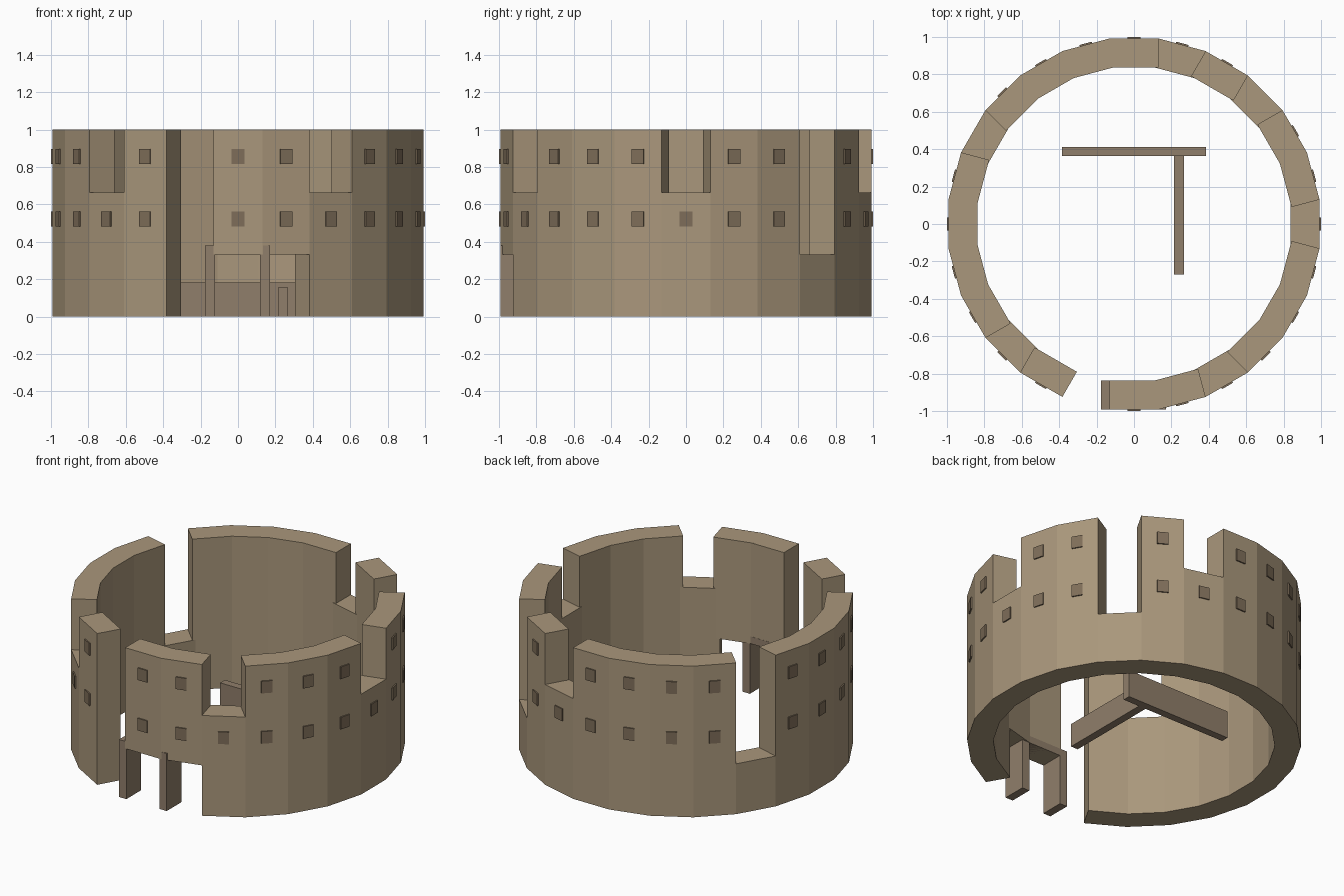
import bpy, bmesh, math
from mathutils import Matrix, Vector

if "Cube" in bpy.data.objects:
    bpy.data.objects.remove(bpy.data.objects["Cube"])

SIDES = 24
HALF = math.pi / SIDES
APO = 0.992                       # distance of the outer wall faces from the centre
WIDTH = 2 * APO * math.tan(HALF)
THICK = 0.155
TIERS = [0, 0.333, 0.663, 1.0]


def material(name, rgb):
    m = bpy.data.materials.new(name)
    m.diffuse_color = (*rgb, 1)
    m.use_nodes = True
    m.node_tree.nodes["Principled BSDF"].inputs["Base Color"].default_value = m.diffuse_color
    return m


STONE = material("stone", (0.40, 0.31, 0.20))
TIMBER = material("timber", (0.28, 0.21, 0.145))
DARK = material("window_dark", (0.21, 0.155, 0.10))


def add_box(bm, x0, x1, y0, y1, z0, z1, angle=0.0):
    """Axis-aligned box, then turned about the z axis."""
    mat = (Matrix.Rotation(angle, 4, 'Z')
           @ Matrix.Translation(((x0 + x1) / 2, (y0 + y1) / 2, (z0 + z1) / 2))
           @ Matrix.Diagonal(Vector((x1 - x0, y1 - y0, z1 - z0, 1))))
    bmesh.ops.create_cube(bm, size=1, matrix=mat)


def finish(name, bm, mat):
    mesh = bpy.data.meshes.new(name)
    bm.to_mesh(mesh)
    bm.free()
    mesh.materials.append(mat)
    ob = bpy.data.objects.new(name, mesh)
    bpy.context.collection.objects.link(ob)
    return ob


def single(name, mat, *dims):
    bm = bmesh.new()
    add_box(bm, *dims)
    return finish(name, bm, mat)


# Tiers (bottom, top) present per facing angle; every other column is full height
columns = {
    0: (0, 2), 45: (0, 1), 75: (0, 2), 150: (0, 1), 225: (0, 2),
    255: None,                    # open gap beside the gate
    270: (1, 3), 285: (1, 3),     # raised wall over the gate
    300: (0, 2),
}

# Ring wall and its window blocks
wall, windows = bmesh.new(), bmesh.new()
for i in range(SIDES):
    deg = i * 15
    span = columns.get(deg, (0, 3))
    if span is None:
        continue
    a = math.radians(deg)
    add_box(wall, APO - THICK, APO, -WIDTH / 2, WIDTH / 2,
            TIERS[span[0]], TIERS[span[1]], a)
    for tier, z in ((1, 0.522), (2, 0.855)):
        if span[0] <= tier < span[1]:
            add_box(windows, APO - 0.01, 1.0, -0.034, 0.034, z - 0.04, z + 0.04, a)
finish("ring_wall", wall, STONE)
finish("windows", windows, DARK)

# Gate frame
GY0, GY1 = -APO + 0.001, -APO + THICK + 0.001
for side, x in (("left", -0.15), ("right", 0.145)):
    single("gate_post_" + side, TIMBER, x - 0.027, x + 0.027, GY0, GY1, 0, 0.335)
single("gate_lintel", TIMBER, -0.177, 0.172, GY0, GY1, 0.333, 0.38)

# Low inner walls forming a T
single("inner_cross_wall", TIMBER, -0.385, 0.385, 0.363, 0.413, 0, 0.182)
single("inner_side_wall", TIMBER, 0.214, 0.266, -0.27, 0.363, 0, 0.155)
